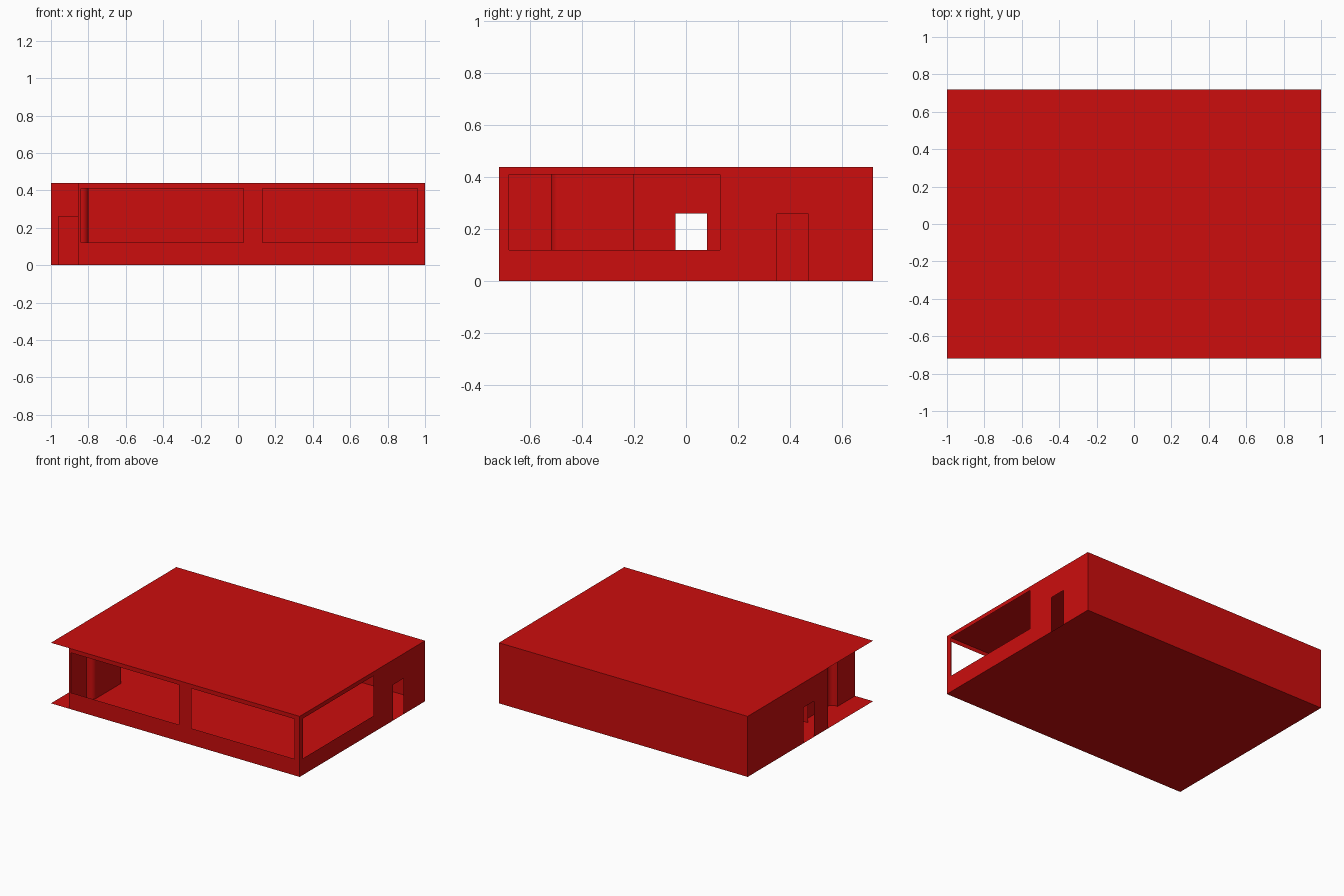
import bpy, bmesh, math

cube = bpy.data.objects.get("Cube")
if cube:
    bpy.data.objects.remove(cube, do_unlink=True)

HX, HY, H = 1.0, 0.72, 0.44        # half width, half depth, height
SILL, HEAD, DOOR = 0.12, 0.41, 0.26
PORCH_Y, PORCH_X, INNER_X = -0.2, -0.855, -0.8

red = bpy.data.materials.new("red")
red.use_nodes = True
colour = (0.604, 0.004, 0.004, 1)
red.diffuse_color = colour
red.node_tree.nodes["Principled BSDF"].inputs["Base Color"].default_value = colour


def finish(name, bm):
    bmesh.ops.remove_doubles(bm, verts=bm.verts, dist=1e-5)
    mesh = bpy.data.meshes.new(name)
    bm.to_mesh(mesh)
    bm.free()
    mesh.materials.append(red)
    obj = bpy.data.objects.new(name, mesh)
    bpy.context.collection.objects.link(obj)
    return obj


def wall(name, start, end, openings=()):
    """Thin wall sheet; openings are (from, to, bottom, top) along its axis."""
    axis = 0 if start[0] != end[0] else 1
    a, b = start[axis], end[axis]
    cuts = sorted({a, b, *(v for o in openings for v in o[:2])}, reverse=a > b)
    levels = sorted({0, H, *(v for o in openings for v in o[2:])})
    bm = bmesh.new()
    for u0, u1 in zip(cuts, cuts[1:]):
        for z0, z1 in zip(levels, levels[1:]):
            u, z = (u0 + u1) / 2, (z0 + z1) / 2
            if any(o[0] < u < o[1] and o[2] < z < o[3] for o in openings):
                continue
            corners = []
            for s, t in ((u0, z0), (u1, z0), (u1, z1), (u0, z1)):
                co = [start[0], start[1], t]
                co[axis] = s
                corners.append(bm.verts.new(co))
            bm.faces.new(corners)
    return finish(name, bm)


def slab(name, z, up):
    corners = [(-HX, -HY, z), (HX, -HY, z), (HX, HY, z), (-HX, HY, z)]
    bm = bmesh.new()
    bm.faces.new([bm.verts.new(c) for c in (corners if up else corners[::-1])])
    return finish(name, bm)


# Floor and roof sheets
slab("floor", 0, False)
slab("roof", H, True)

# Outer walls with windows and doorways
wall("front_wall", (PORCH_X, -HY), (HX, -HY),
     [(-0.84, 0.03, SILL, HEAD), (0.13, 0.96, SILL, HEAD)])
wall("left_wall", (HX, -HY), (HX, HY),
     [(-0.68, 0.13, SILL, HEAD), (0.35, 0.47, 0, DOOR)])
wall("back_wall", (HX, HY), (-HX, HY))
wall("right_wall", (-HX, HY), (-HX, PORCH_Y), [(-0.04, 0.08, 0, DOOR)])

# Porch wall with the entrance
wall("entrance_wall", (-HX, PORCH_Y), (INNER_X, PORCH_Y),
     [(-0.96, -0.84, 0, DOOR)])

# Porch side wall, stepping out around a rounded corner
r, turn_y = 0.035, -0.485
path = [(INNER_X, PORCH_Y)]
for i in range(9):
    angle = -math.pi / 2 * i / 8
    path.append((INNER_X - r + r * math.cos(angle), turn_y + r * math.sin(angle)))
path += [(PORCH_X, turn_y - r), (PORCH_X, -HY)]
bm = bmesh.new()
for p, q in zip(path, path[1:]):
    bm.faces.new([bm.verts.new(c) for c in
                  ((*p, 0), (*q, 0), (*q, H), (*p, H))])
side = finish("porch_side_wall", bm)
bpy.ops.object.select_all(action='DESELECT')
side.select_set(True)
bpy.context.view_layer.objects.active = side
bpy.ops.object.shade_smooth_by_angle(angle=math.radians(30))
